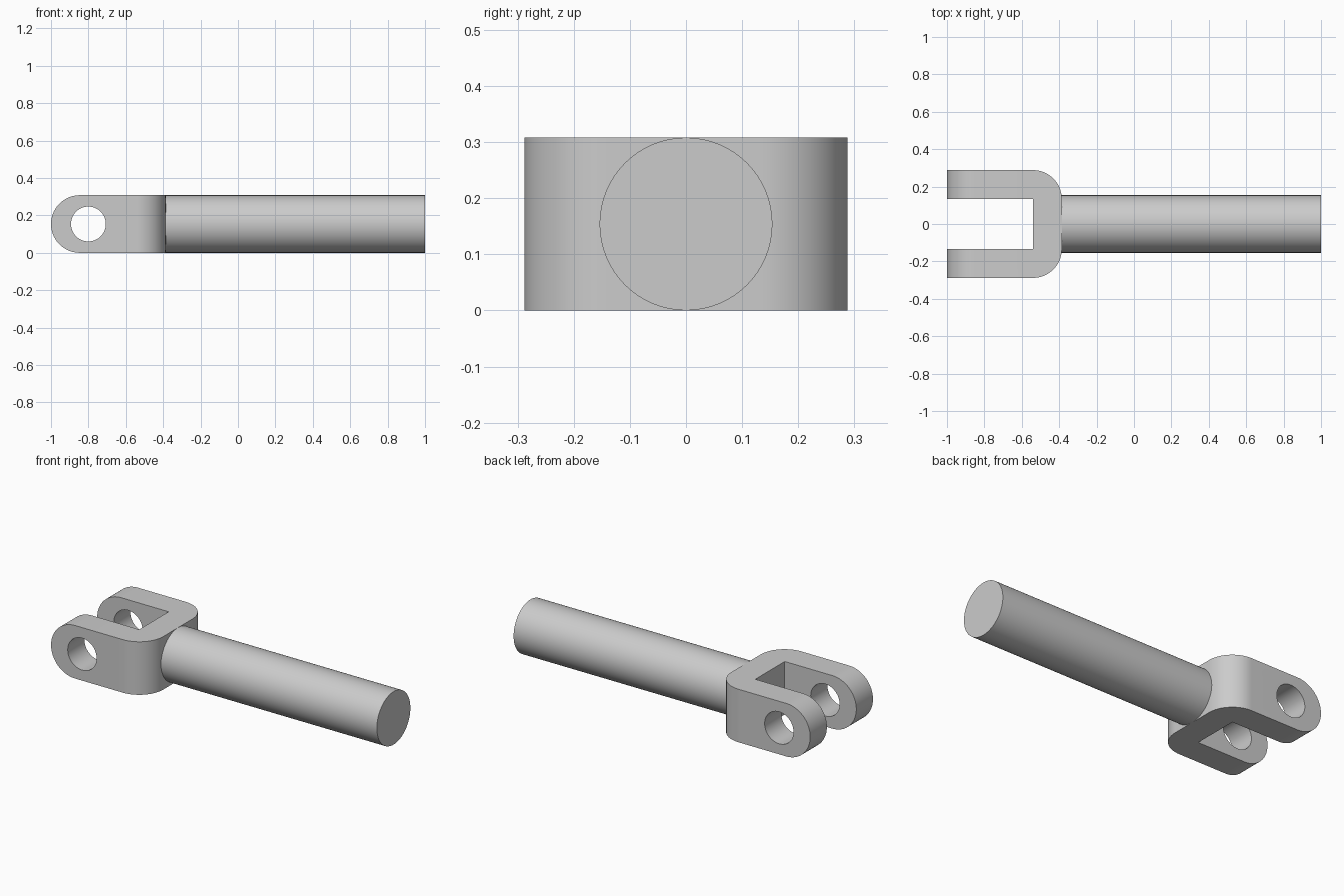
import bpy, bmesh, math
from mathutils import Matrix, Vector

if "Cube" in bpy.data.objects:
    bpy.data.objects.remove(bpy.data.objects["Cube"])

R = 0.154            # shaft radius, also half the fork height
HALF_W, SLOT = 0.288, 0.135
FLOOR, BACK = -0.54, -0.386

steel = bpy.data.materials.new("grey steel")
steel.diffuse_color = (0.6, 0.6, 0.6, 1)
steel.use_nodes = True
steel.node_tree.nodes["Principled BSDF"].inputs["Base Color"].default_value = steel.diffuse_color


def arc(cx, cy, r, a0, a1, n):
    angles = [math.radians(a0 + (a1 - a0) * i / n) for i in range(n + 1)]
    return [(cx + r * math.cos(a), cy + r * math.sin(a)) for a in angles]


def prism(name, points, to_3d, direction):
    """Extrude a flat outline along a direction."""
    bm = bmesh.new()
    face = bm.faces.new([bm.verts.new(to_3d(*p)) for p in points])
    new = bmesh.ops.extrude_face_region(bm, geom=[face])["geom"]
    bmesh.ops.translate(bm, vec=Vector(direction),
                        verts=[v for v in new if isinstance(v, bmesh.types.BMVert)])
    bmesh.ops.recalc_face_normals(bm, faces=bm.faces)
    mesh = bpy.data.meshes.new(name)
    bm.to_mesh(mesh)
    bm.free()
    mesh.materials.append(steel)
    obj = bpy.data.objects.new(name, mesh)
    bpy.context.collection.objects.link(obj)
    return obj


def select(obj):
    bpy.ops.object.select_all(action='DESELECT')
    obj.select_set(True)
    bpy.context.view_layer.objects.active = obj


def combine(obj, cutter, operation):
    mod = obj.modifiers.new(operation, 'BOOLEAN')
    mod.object, mod.operation, mod.solver = cutter, operation, 'EXACT'
    select(obj)
    bpy.ops.object.modifier_apply(modifier=mod.name)
    bpy.data.objects.remove(cutter)


# fork: U-shaped plan with rounded rear corners
corner = BACK - FLOOR
plan = [(-1.1, -HALF_W)]
plan += arc(FLOOR, -HALF_W + corner, corner, -90, 0, 20)
plan += arc(FLOOR, HALF_W - corner, corner, 0, 90, 20)
plan += [(-1.1, HALF_W), (-1.1, SLOT), (FLOOR, SLOT), (FLOOR, -SLOT), (-1.1, -SLOT)]
fork = prism("fork", plan, lambda x, y: (x, y, 0), (0, 0, 2 * R))

# rounded fork tips
side = [(0, 0), (0, 2 * R)] + arc(-1 + R, R, R, 90, 270, 40)
# keep the top and bottom clear of coplanar cuts
side = [(0, -0.1), (0, 2 * R + 0.1), (-1 + R, 2 * R + 0.1)] + side[2:] + [(-1 + R, -0.1)]
tips = prism("tip_cutter", side, lambda x, z: (x, -0.5, z), (0, 1, 0))
combine(fork, tips, 'INTERSECT')

# pin hole through both arms
hole = prism("hole_cutter", arc(-0.8, R, 0.093, 0, 352.5, 47),
             lambda x, z: (x, -0.5, z), (0, 1, 0))
combine(fork, hole, 'DIFFERENCE')

# shaft, seated slightly inside the fork
shaft = prism("shaft", arc(0, R, R, 0, 354.375, 63),
              lambda y, z: (-0.42, y, z), (1.42, 0, 0))

for part in (fork, shaft):
    select(part)
    bpy.ops.object.shade_smooth_by_angle(angle=math.radians(30))
